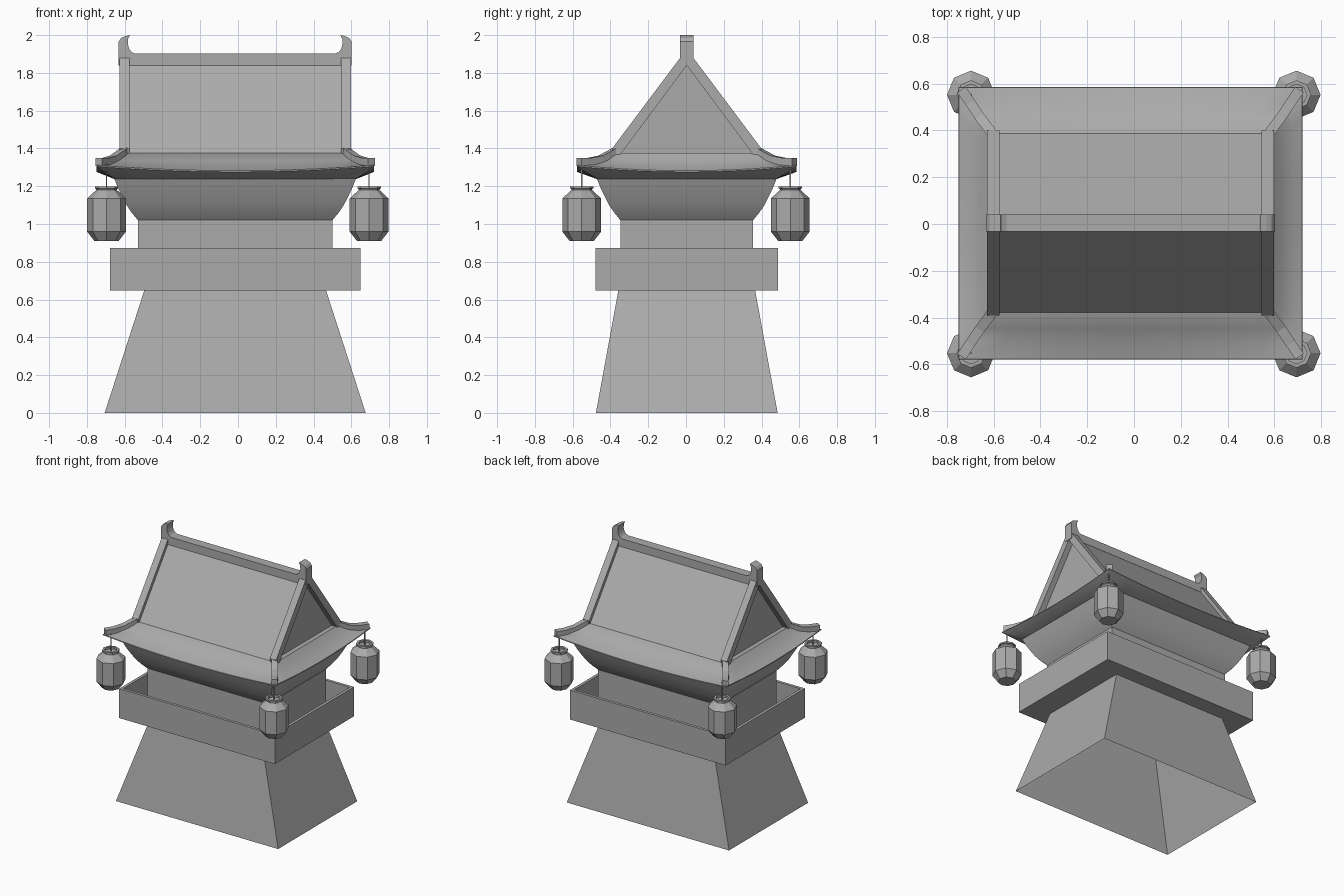
import bpy, bmesh, math
from mathutils import Vector

cube = bpy.data.objects.get("Cube")
if cube:
    bpy.data.objects.remove(cube, do_unlink=True)

CX, CY = -0.015, 0.004   # centre of the tower
COLOUR = (0.41, 0.41, 0.41, 1)

grey = bpy.data.materials.new("plain_grey")
grey.use_nodes = True
grey.diffuse_color = COLOUR
grey.node_tree.nodes["Principled BSDF"].inputs["Base Color"].default_value = COLOUR


def finish(name, bm, loc=(CX, CY, 0), smooth=None):
    bmesh.ops.recalc_face_normals(bm, faces=bm.faces[:])
    mesh = bpy.data.meshes.new(name)
    bm.to_mesh(mesh)
    bm.free()
    mesh.materials.append(grey)
    ob = bpy.data.objects.new(name, mesh)
    ob.location = loc
    bpy.context.collection.objects.link(ob)
    if smooth:
        bpy.ops.object.select_all(action='DESELECT')
        ob.select_set(True)
        bpy.context.view_layer.objects.active = ob
        bpy.ops.object.shade_smooth_by_angle(angle=math.radians(smooth))


def skin(name, rings, cap_start=True, **kw):
    """Bridge closed rings of points into one surface."""
    bm = bmesh.new()
    vs = [[bm.verts.new(p) for p in ring] for ring in rings]
    n = len(vs[0])
    for a, b in zip(vs, vs[1:]):
        for i in range(n):
            j = (i + 1) % n
            bm.faces.new((a[i], a[j], b[j], b[i]))
    if cap_start:
        bm.faces.new(vs[0][::-1])
    bm.faces.new(vs[-1])
    finish(name, bm, **kw)


def rect(hx, hy, z, lift=0.0, n=1):
    """Rectangle ring, n segments per side, with corners raised by lift."""
    c = [(-hx, -hy), (hx, -hy), (hx, hy), (-hx, hy)]
    pts = []
    for k in range(4):
        a, b = c[k], c[(k + 1) % 4]
        for i in range(n):
            t = i / n
            pts.append((a[0] + (b[0] - a[0]) * t, a[1] + (b[1] - a[1]) * t,
                        z + lift * (2 * t - 1) ** 2))
    return pts


def extrude(name, outline, axis, lo, hi):
    """Extrude a 2D outline along x (outline is y,z) or along y (outline is x,z)."""
    if axis == 'x':
        rings = [[(d, u, z) for u, z in outline] for d in (lo, hi)]
    else:
        rings = [[(u, d, z) for u, z in outline] for d in (lo, hi)]
    skin(name, rings)


# Tapered base, open underneath
skin("tapered_base", [rect(0.691, 0.481, 0), rect(0.479, 0.361, 0.655)], cap_start=False)

# Balcony tray with thin parapet walls
skin("balcony", [rect(0.663, 0.482, 0.647), rect(0.663, 0.482, 0.873),
                 rect(0.641, 0.460, 0.873), rect(0.641, 0.460, 0.68)])

# Room walls
skin("room", [rect(0.515, 0.351, 0.67), rect(0.515, 0.351, 1.02)])

# Flared bowl carrying the roof
flare = [(0, 1.02), (0.033, 1.06), (0.060, 1.10), (0.083, 1.145), (0.105, 1.19), (0.125, 1.24)]
skin("flared_support", [rect(0.515 + d, 0.351 + d, z) for d, z in flare], smooth=35)

# Roof skirt: soffit, upswept eave, concave top
N = 10
skin("roof_skirt", [rect(0.635, 0.470, 1.236, 0, N), rect(0.735, 0.582, 1.276, 0.029, N),
                    rect(0.733, 0.580, 1.282, 0.029, N), rect(0.690, 0.515, 1.302, 0.014, N),
                    rect(0.645, 0.448, 1.333, 0.004, N), rect(0.605, 0.383, 1.375, 0, N)],
     smooth=35)

# Steep gabled roof
extrude("gable_roof", [(-0.383, 1.375), (0.383, 1.375), (0.03, 1.847), (-0.03, 1.847)],
        'x', -0.57, 0.57)

# Ridge beam with upturned horn at each end
half = [(0.617, 1.84), (0.617, 1.965), (0.603, 1.985), (0.58, 1.995), (0.556, 2.0),
        (0.567, 1.98), (0.568, 1.95), (0.560, 1.925), (0.548, 1.91), (0.530, 1.902)]
extrude("ridge_beam", half + [(-x, z) for x, z in reversed(half)], 'y', -0.036, 0.036)

for s, side in ((1, "left"), (-1, "right")):
    # Gable trim: an inverted V along the roof edge
    extrude("gable_trim_" + side,
            [(-0.395, 1.40), (-0.035, 1.88), (0.035, 1.88), (0.395, 1.40),
             (0.385, 1.36), (0.357, 1.36), (0, 1.84), (-0.357, 1.36), (-0.385, 1.36)],
            'x', *sorted((s * 0.56, s * 0.613)))

    for t, end in ((1, "back"), (-1, "front")):
        # Hip trim sweeping out to the corner
        path = [(0.588, 0.375, 1.408), (0.602, 0.398, 1.393), (0.645, 0.455, 1.362),
                (0.685, 0.515, 1.350), (0.722, 0.570, 1.349)]
        across = Vector((0.82, -0.57, 0)) * 0.022
        drop = Vector((0, 0, 0.043))
        rings = []
        for point in path:
            p = Vector(point)
            quad = [p - across, p + across, p + across - drop, p - across - drop]
            rings.append([(s * q.x, t * q.y, q.z) for q in quad])
        skin(f"hip_trim_{end}_{side}", rings)

        # Hanging octagonal lantern with a hollow collar
        profile = [(0.064, 0.910), (0.103, 0.96), (0.103, 1.135), (0.055, 1.18), (0.055, 1.186),
                   (0.062, 1.188), (0.062, 1.199), (0.045, 1.199), (0.045, 1.183)]
        loc = (s * 0.695 - 0.001, t * 0.552, 0)
        skin(f"lantern_{end}_{side}",
             [[(r * math.cos(k * math.pi / 4), r * math.sin(k * math.pi / 4), z)
               for k in range(8)] for r, z in profile], loc=loc)

        # Lantern cord
        skin(f"lantern_cord_{end}_{side}",
             [rect(0.003, 0.003, 1.18), rect(0.003, 0.003, 1.32)], loc=loc)
